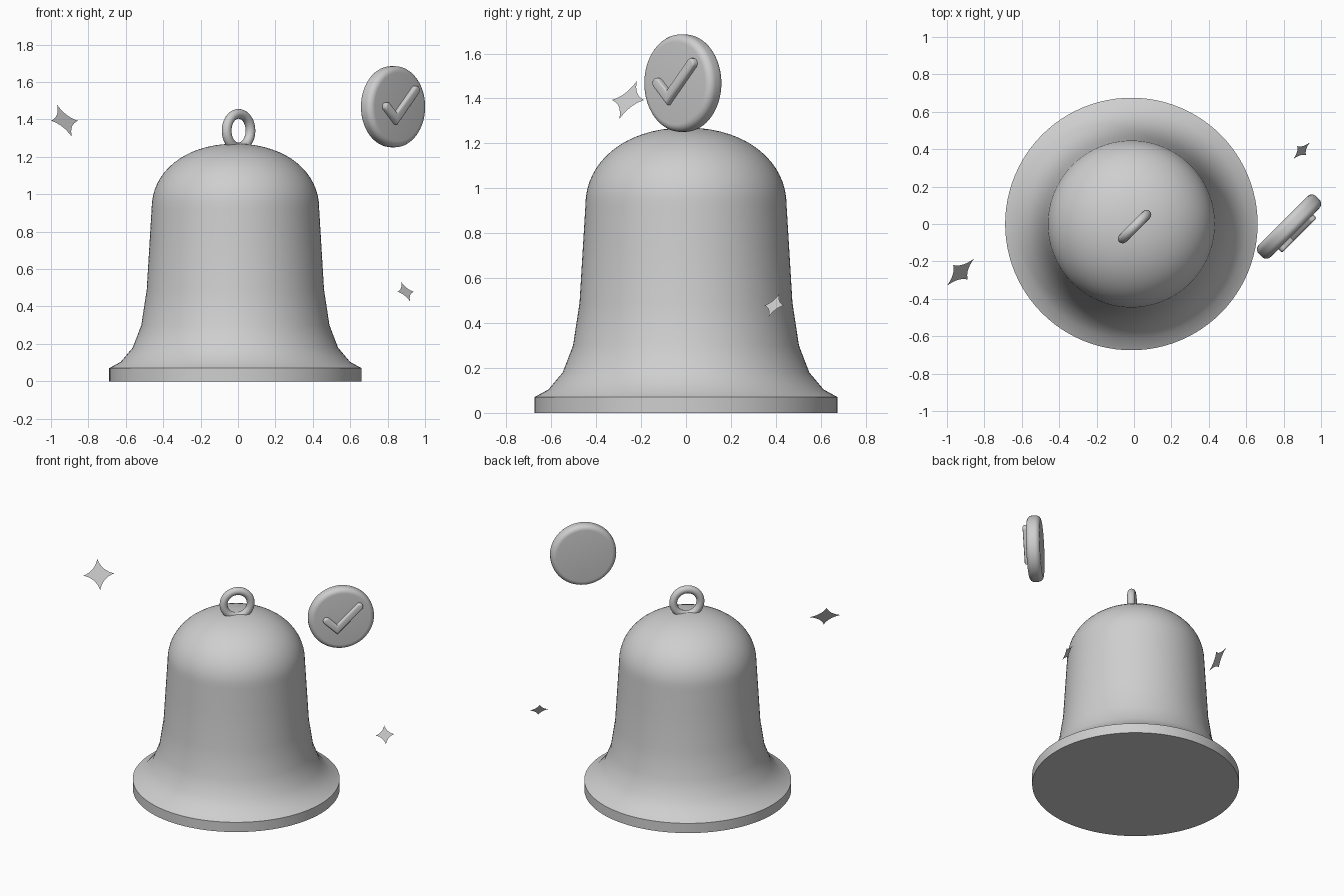
import bpy, bmesh, math
from mathutils import Matrix, Vector

if "Cube" in bpy.data.objects:
    bpy.data.objects.remove(bpy.data.objects["Cube"])

grey = bpy.data.materials.new("light_grey")
grey.diffuse_color = (0.62, 0.62, 0.62, 1)
grey.use_nodes = True
grey.node_tree.nodes["Principled BSDF"].inputs["Base Color"].default_value = grey.diffuse_color


def finish(name, bm, matrix, angle=32):
    bmesh.ops.recalc_face_normals(bm, faces=bm.faces[:])
    me = bpy.data.meshes.new(name)
    bm.to_mesh(me)
    bm.free()
    me.transform(matrix)
    me.materials.append(grey)
    ob = bpy.data.objects.new(name, me)
    bpy.context.collection.objects.link(ob)
    bpy.ops.object.select_all(action='DESELECT')
    ob.select_set(True)
    bpy.context.view_layer.objects.active = ob
    bpy.ops.object.shade_smooth_by_angle(angle=math.radians(angle))
    return ob


def lathe(profile, segments=96, closed=False):
    # Spin (radius, height) points round z; open profiles get end caps
    bm = bmesh.new()
    rings = []
    for r, z in profile:
        rings.append([bm.verts.new((r * math.cos(2 * math.pi * i / segments),
                                    r * math.sin(2 * math.pi * i / segments), z))
                      for i in range(segments)])
    pairs = list(zip(rings, rings[1:]))
    if closed:
        pairs.append((rings[-1], rings[0]))
    else:
        bm.faces.new(rings[0])
        bm.faces.new(rings[-1])
    for a, b in pairs:
        for i in range(segments):
            j = (i + 1) % segments
            bm.faces.new((a[i], a[j], b[j], b[i]))
    return bm


def facing(center, pitch=0):
    # Local x = right, y = up, z = towards the front right, tilted up by pitch
    n = Vector((1, -1, 0)).normalized()
    right = Vector((1, 1, 0)).normalized()
    p = math.radians(pitch)
    out = n * math.cos(p) + Vector((0, 0, 1)) * math.sin(p)
    up = out.cross(right)
    m = Matrix((right, up, out)).transposed().to_4x4()
    m.translation = center
    return m


# Bell body: flat rim, flared skirt, rounded dome
profile = [(0.675, 0), (0.675, 0.07), (0.613, 0.104), (0.549, 0.18),
           (0.503, 0.30), (0.474, 0.49), (0.458, 0.755)]
for k in range(17):
    t = math.radians(88 * k / 16)
    e = 2 / 2.12
    profile.append((0.448 * math.cos(t) ** e, 0.92 + 0.35 * math.sin(t) ** e))
finish("bell_body", lathe(profile), Matrix.Translation((-0.014, 0, 0)))

# Hanging ring
ring = [(0.09 + 0.026 * math.cos(a), 0.026 * math.sin(a))
        for a in [2 * math.pi * i / 16 for i in range(16)]]
finish("hanging_ring", lathe(ring, 48, True), facing((0.003, -0.014, 1.34)))

# Badge disc with rounded rim
R, h, b = 0.217, 0.045, 0.033
arc = [math.radians(90 * i / 6) for i in range(7)]
side = [(R - b + b * math.cos(a), h - b + b * math.sin(a)) for a in arc]
badge_frame = facing((0.829, -0.014, 1.468))
finish("badge_disc", lathe([(r, -z) for r, z in reversed(side)] + side, 64), badge_frame)

# Tick mark: rounded stroke outline, raised from the badge
tip, corner, end = Vector((-0.103, 0.0)), Vector((-0.035, -0.064)), Vector((0.114, 0.088))
w = 0.023
d1, d2 = (corner - tip).normalized(), (end - corner).normalized()


def left(d):
    return Vector((-d.y, d.x))


def cap(p, d):
    # Half circle round a stroke end, running from its right side to its left
    return [p + w * (math.sin(a) * d - math.cos(a) * left(d))
            for a in [math.pi * i / 8 for i in range(9)]]


mitre = left(d1) + left(d2)
mitre = mitre * (w / mitre.dot(left(d1)))
outline = cap(end, d2) + [corner + mitre] + cap(tip, -d1) + [corner - mitre]
bm = bmesh.new()
base = bm.faces.new([bm.verts.new((p.x, p.y, 0.035)) for p in outline])
res = bmesh.ops.extrude_face_region(bm, geom=[base])
top = [v for v in res['geom'] if isinstance(v, bmesh.types.BMVert)]
bmesh.ops.translate(bm, verts=top, vec=(0, 0, 0.037))
top_edges = [e for e in bm.edges if e.verts[0] in top and e.verts[1] in top]
bmesh.ops.bevel(bm, geom=top_edges, offset=0.01, segments=3, profile=0.5,
                affect='EDGES', clamp_overlap=True)
finish("tick_mark", bm, badge_frame)


# Flat four-pointed sparkles with curved-in sides
def sparkle(name, center, size):
    bm = bmesh.new()
    verts = []
    for q in range(4):
        rot = Matrix.Rotation(q * math.pi / 2, 2)
        for i in range(8):
            t = i / 8
            c = 2 * t * (1 - t) * 0.23
            p = rot @ Vector(((1 - t) ** 2 + c, t * t + c)) * size
            verts.append(bm.verts.new((p.x, p.y, 0)))
    hub = bm.verts.new((0, 0, 0))
    for i in range(len(verts)):
        bm.faces.new((hub, verts[i], verts[(i + 1) % len(verts)]))
    finish(name, bm, facing(center, 33))


sparkle("large_sparkle", (-0.928, -0.258, 1.393), 0.102)
sparkle("small_sparkle", (0.896, 0.392, 0.479), 0.062)
